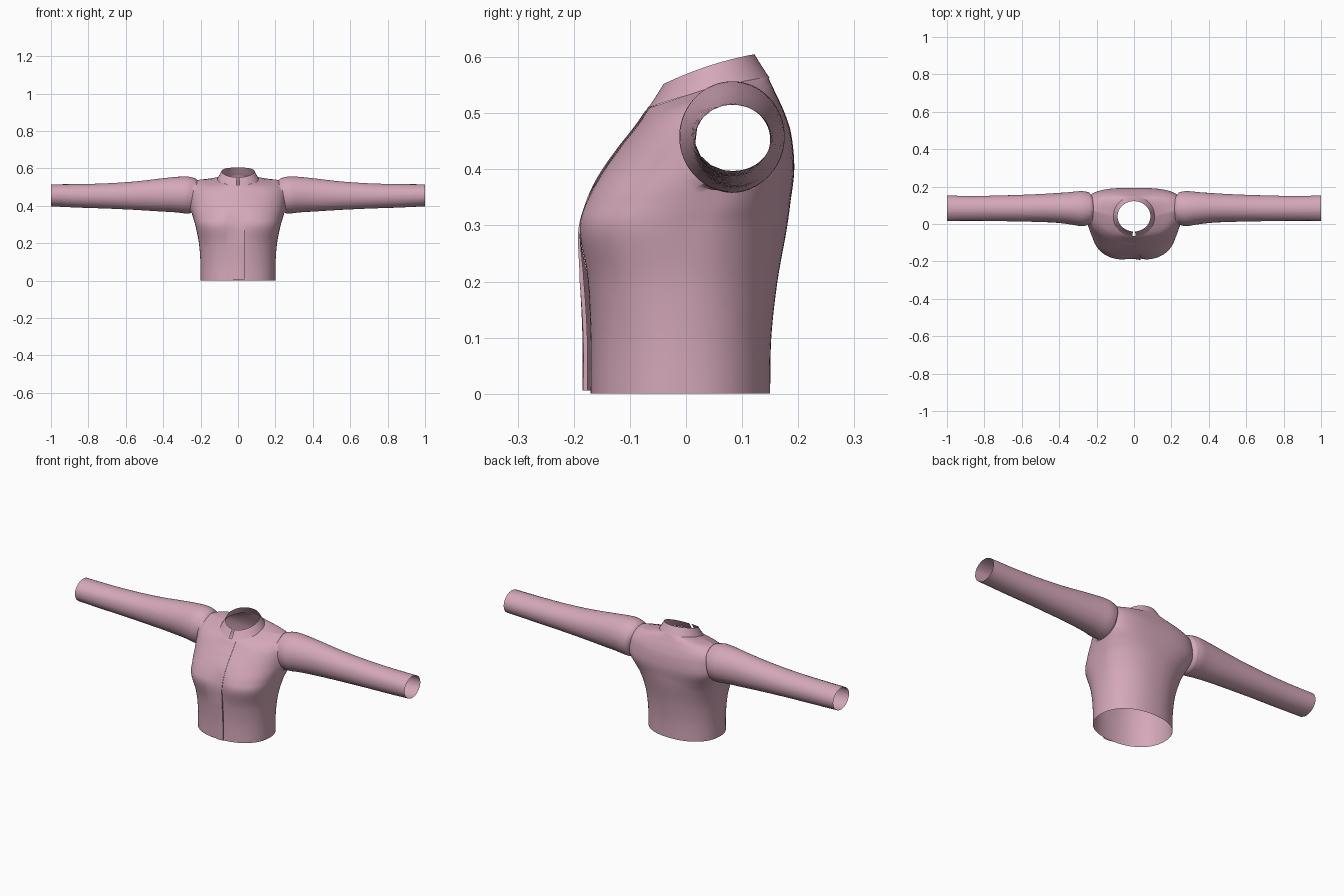
import bpy, bmesh, math
from mathutils import Vector

if "Cube" in bpy.data.objects:
    bpy.data.objects.remove(bpy.data.objects["Cube"])

fabric = bpy.data.materials.new("dusty_pink_fabric")
fabric.diffuse_color = (0.66, 0.39, 0.485, 1)
fabric.use_nodes = True
fabric.node_tree.nodes["Principled BSDF"].inputs["Base Color"].default_value = fabric.diffuse_color


def finish(name, bm, angle=40):
    me = bpy.data.meshes.new(name)
    bm.to_mesh(me)
    bm.free()
    ob = bpy.data.objects.new(name, me)
    bpy.context.collection.objects.link(ob)
    me.materials.append(fabric)
    bpy.ops.object.select_all(action='DESELECT')
    ob.select_set(True)
    bpy.context.view_layer.objects.active = ob
    bpy.ops.object.shade_smooth_by_angle(angle=math.radians(angle))
    return ob


def grid(rows, closed=False):
    bm = bmesh.new()
    vs = [[bm.verts.new(p) for p in row] for row in rows]
    for a, b in zip(vs, vs[1:]):
        n = len(a)
        for i in range(n if closed else n - 1):
            j = (i + 1) % n
            bm.faces.new((a[i], a[j], b[j], b[i]))
    return bm


def smooth_path(keys, steps):
    """Catmull-Rom interpolation between parameter tuples."""
    out = []
    for i in range(len(keys) - 1):
        p0, p1, p2, p3 = (keys[max(0, min(len(keys) - 1, i + k))] for k in (-1, 0, 1, 2))
        for s in range(steps):
            t = s / steps
            out.append(tuple(
                0.5 * (2 * b + (c - a) * t + (2 * a - 5 * b + 4 * c - d) * t * t
                       + (3 * b - a - 3 * c + d) * t ** 3)
                for a, b, c, d in zip(p0, p1, p2, p3)))
    return out + [tuple(keys[-1])]


# Torso rings: z front, z side, z back, half width, y front, y back, y centre,
# front squareness, back squareness, dip between the chest halves
RINGS = smooth_path([
    (0.00, 0.00, 0.00, 0.200, -0.170, 0.150, -0.01, 2.2, 2.2, 0.0),
    (0.10, 0.10, 0.10, 0.201, -0.170, 0.152, -0.01, 2.2, 2.2, 0.0),
    (0.20, 0.20, 0.20, 0.209, -0.178, 0.163, 0.00, 2.4, 2.2, 0.004),
    (0.29, 0.29, 0.29, 0.227, -0.194, 0.179, 0.02, 2.8, 2.3, 0.014),
    (0.34, 0.34, 0.34, 0.241, -0.183, 0.186, 0.05, 2.6, 2.5, 0.012),
    (0.39, 0.40, 0.40, 0.258, -0.155, 0.193, 0.08, 2.3, 3.0, 0.004),
    (0.44, 0.46, 0.46, 0.262, -0.117, 0.188, 0.08, 2.2, 3.0, 0.0),
    (0.465, 0.51, 0.50, 0.250, -0.097, 0.176, 0.08, 2.2, 3.0, 0.0),
    (0.485, 0.537, 0.535, 0.214, -0.082, 0.160, 0.07, 2.2, 2.6, 0.0),
    (0.50, 0.541, 0.552, 0.160, -0.072, 0.152, 0.055, 2.2, 2.3, 0.0),
    (0.51, 0.545, 0.565, 0.106, -0.064, 0.146, 0.04, 2.2, 2.2, 0.0)], 6)


def ring_point(r, u, v):
    """Point on a ring; u runs sideways, v is positive to the back."""
    zf, zs, zb, w, yf, yb, yc, nf, nb, dip = r
    x, a = u * w, abs(v)
    if v < 0:
        y = yc + (yf - yc) * a + dip * a * math.exp(-(x / 0.05) ** 2)
        return Vector((x, y, zs + (zf - zs) * a))
    return Vector((x, yc + (yb - yc) * a, zs + (zb - zs) * a))


def torso_row(r, n=96):
    row = []
    for i in range(n):
        t = 2 * math.pi * i / n
        c, s = math.cos(t), math.sin(t)
        e = r[7] if s < 0 else r[8]
        k = (abs(c) ** e + abs(s) ** e) ** (-1 / e)
        row.append(ring_point(r, c * k, s * k))
    return row


# Body: lofted torso, cut open at the armholes, sleeves drawn out of the cuts
bm = grid([torso_row(r) for r in RINGS], closed=True)
SLOPE = -0.184
for side in (-1, 1):
    bmesh.ops.bisect_plane(
        bm, geom=bm.verts[:] + bm.edges[:] + bm.faces[:], dist=1e-5,
        plane_co=(side * 0.232, 0, 0.455),
        plane_no=Vector((side, 0, -SLOPE)).normalized(), clear_outer=True)

# Sleeve sections: x, z low, z high, y front, y back, tilt
SLEEVE = smooth_path([
    (0.243, 0.358, 0.546, -0.004, 0.170, 1.0),
    (0.280, 0.360, 0.556, -0.012, 0.176, 0.7),
    (0.330, 0.365, 0.555, -0.004, 0.172, 0.3),
    (0.420, 0.370, 0.545, 0.007, 0.165, 0.0),
    (0.550, 0.378, 0.530, 0.012, 0.158, 0.0),
    (0.700, 0.385, 0.520, 0.015, 0.153, 0.0),
    (0.850, 0.390, 0.516, 0.016, 0.150, 0.0),
    (1.000, 0.397, 0.515, 0.015, 0.152, 0.0)], 3)
for side in (-1, 1):
    edges = [e for e in bm.edges if e.is_boundary
             and all(v.co.x * side > 0.2 and v.co.z > 0.34 for v in e.verts)]
    for x, z0, z1, y0, y1, tilt in SLEEVE:
        geom = bmesh.ops.extrude_edge_only(bm, edges=edges)["geom"]
        edges = [g for g in geom if isinstance(g, bmesh.types.BMEdge)]
        for v in {v for e in edges for v in e.verts}:
            t = math.atan2(v.co.z - 0.455, v.co.y - 0.08)
            z = (z0 + z1) / 2 + (z1 - z0) / 2 * math.sin(t)
            y = (y0 + y1) / 2 + (y1 - y0) / 2 * math.cos(t)
            v.co = (side * (x + SLOPE * tilt * (z - 0.455)), y, z)
bmesh.ops.recalc_face_normals(bm, faces=bm.faces[:])
finish("body_and_sleeves", bm, 50)

# Front flap: overlapping panel edge lifted off the torso, with a folded rim
rows = []
for r in RINGS:
    lift = 0.015 if r[0] < 0.2 else max(0.004, 0.015 - 0.011 * (r[0] - 0.2) / 0.12)
    row = []
    for x, f in ((-0.06, 0.05), (-0.03, 0.5), (0.0, 0.85), (0.02, 1), (0.036, 1), (0.036, 0.5)):
        u = x / r[3]
        p = ring_point(r, u, -(1 - abs(u) ** r[7]) ** (1 / r[7]))
        p.y -= lift * f
        p.z += 0.006 * (1 - min(1, r[0] / 0.1))
        row.append(p)
    rows.append(row)
finish("front_flap", grid(rows))

# Stand collar: leaning band, open by a slit at the front
rows = []
for w, yf, yb, zf, zb in ((0.111, -0.069, 0.149, 0.509, 0.563),
                          (0.107, -0.063, 0.144, 0.516, 0.570),
                          (0.097, -0.050, 0.133, 0.536, 0.587),
                          (0.088, -0.040, 0.122, 0.552, 0.605)):
    row = []
    for i in range(65):
        t = -math.pi / 2 + 0.07 + (2 * math.pi - 0.14) * i / 64
        s = math.sin(t)
        k = (s + 1) / 2
        row.append((w * math.cos(t), yf + (yb - yf) * k,
                    zf + (zb - zf) * k + 0.006 * math.cos(t) ** 2))
    rows.append(row)
finish("stand_collar", grid(rows))
